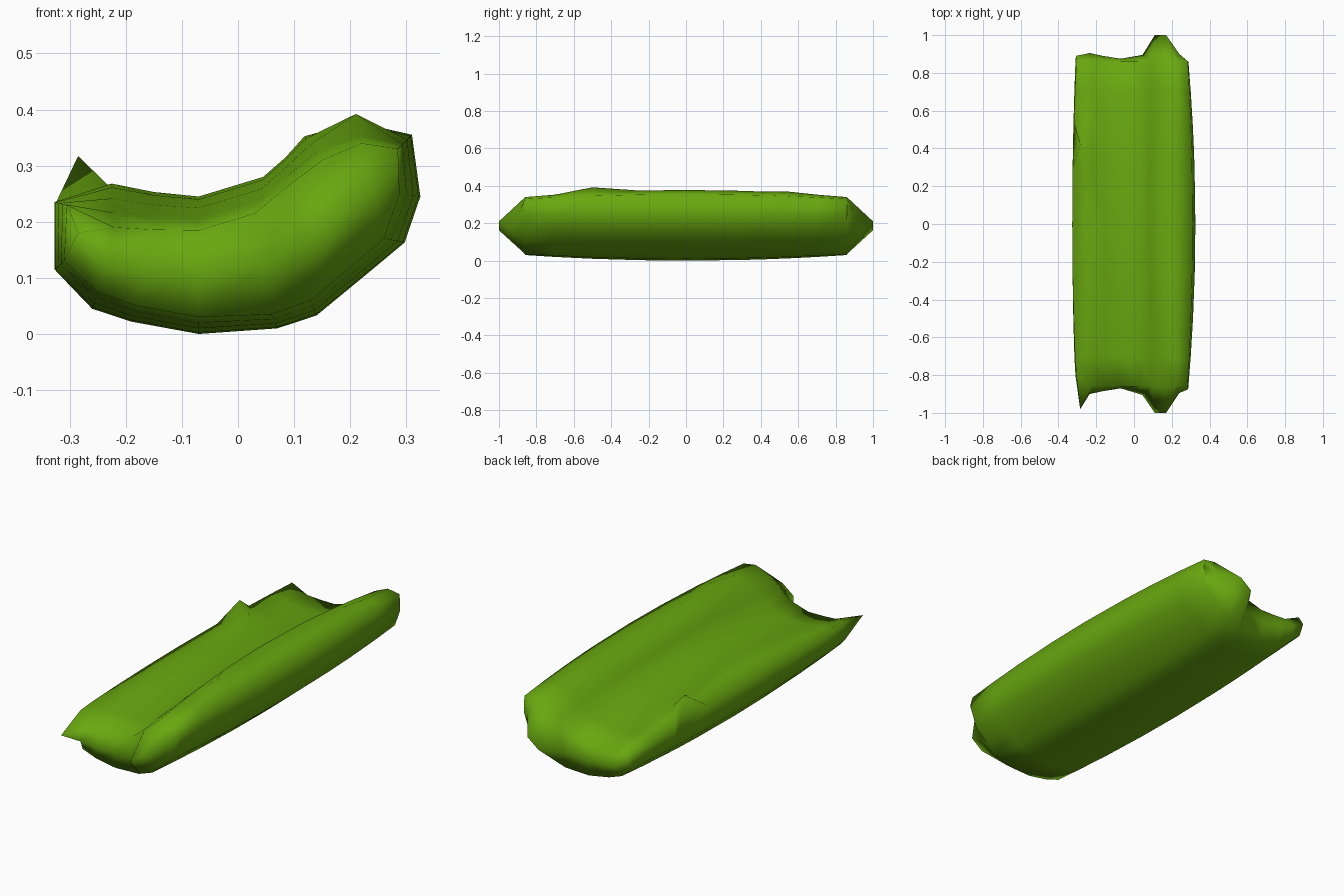
import bpy, bmesh

if "Cube" in bpy.data.objects:
    bpy.data.objects.remove(bpy.data.objects["Cube"])

# Crescent cross-section (x, z): lower and upper edges, in the middle and at the cut ends
LOW_MID = [(-.327, .115), (-.26, .045), (-.19, .022), (-.07, .0), (.07, .01),
           (.14, .033), (.225, .103), (.297, .163), (.325, .245)]
UP_MID = [(-.327, .235), (-.225, .268), (-.15, .253), (-.07, .245), (.045, .28),
          (.085, .315), (.118, .352), (.21, .378), (.31, .355)]
LOW_END = [(-.31, .13), (-.25, .075), (-.18, .05), (-.07, .03), (.06, .035),
           (.13, .06), (.19, .11), (.26, .17), (.288, .25)]
UP_END = [(-.305, .23), (-.22, .19), (-.15, .186), (-.07, .185), (.03, .215),
          (.09, .265), (.15, .31), (.22, .34), (.285, .33)]
# How far the torn fibres reach along the middle of each cut end
TIPS_FRONT = [.98, .90, .885, .87, .905, 1.0, 1.0, .895, .875]
TIPS_BACK = [.89, .905, .89, .875, .895, 1.0, 1.0, .90, .86]
RINGS = [-.86, -.7, -.5, -.25, 0, .3, .42, .54, .7, .86]
N = len(LOW_MID)


def blend(a, b, t):
    return a[0] + (b[0] - a[0]) * t, a[1] + (b[1] - a[1]) * t


bm = bmesh.new()

# Stalk body: lofted rings, lower edge left to right then upper edge back
rings = []
for y in RINGS:
    t = (y / .86) ** 2
    low = [blend(a, b, t) for a, b in zip(LOW_MID, LOW_END)]
    up = [blend(a, b, t) for a, b in zip(UP_MID, UP_END)]
    if y == -.5:
        up[7] = (.21, .392)      # crest of the tall edge
    if y == .54:
        up[7] = (.21, .37)
    if y == .42:
        up[0] = (-.285, .317)    # small nick standing up on the low edge
    rings.append([bm.verts.new((x, y, z)) for x, z in low + up[::-1]])
for a, b in zip(rings, rings[1:]):
    for i in range(2 * N):
        j = (i + 1) % (2 * N)
        bm.faces.new((a[i], a[j], b[j], b[i]))

# Torn ends: a jagged ridge running between the lower and upper rim
for ring, tips, side in ((rings[0], TIPS_FRONT, -1), (rings[-1], TIPS_BACK, 1)):
    low, up = ring[:N], ring[N:][::-1]
    mid = []
    for lo, hi, tip in zip(low, up, tips):
        c = (lo.co + hi.co) / 2
        c.y = side * tip
        mid.append(bm.verts.new(c))
    if side < 0:
        mid[0].co.x = -.285
        low[0].co.y = up[0].co.y = -.80
    for i in range(N - 1):
        bm.faces.new((low[i], low[i + 1], mid[i + 1], mid[i]))
        bm.faces.new((mid[i], mid[i + 1], up[i + 1], up[i]))
    for i in (0, N - 1):
        bm.faces.new((low[i], mid[i], up[i]))

bmesh.ops.recalc_face_normals(bm, faces=bm.faces)
for f in bm.faces:
    f.smooth = True
mesh = bpy.data.meshes.new("celery_stalk")
bm.to_mesh(mesh)
bm.free()

# Green skin
green = bpy.data.materials.new("celery_green")
green.diffuse_color = (.14, .39, .005, 1)
green.use_nodes = True
green.node_tree.nodes["Principled BSDF"].inputs["Base Color"].default_value = green.diffuse_color
mesh.materials.append(green)
bpy.context.collection.objects.link(bpy.data.objects.new("celery_stalk", mesh))
